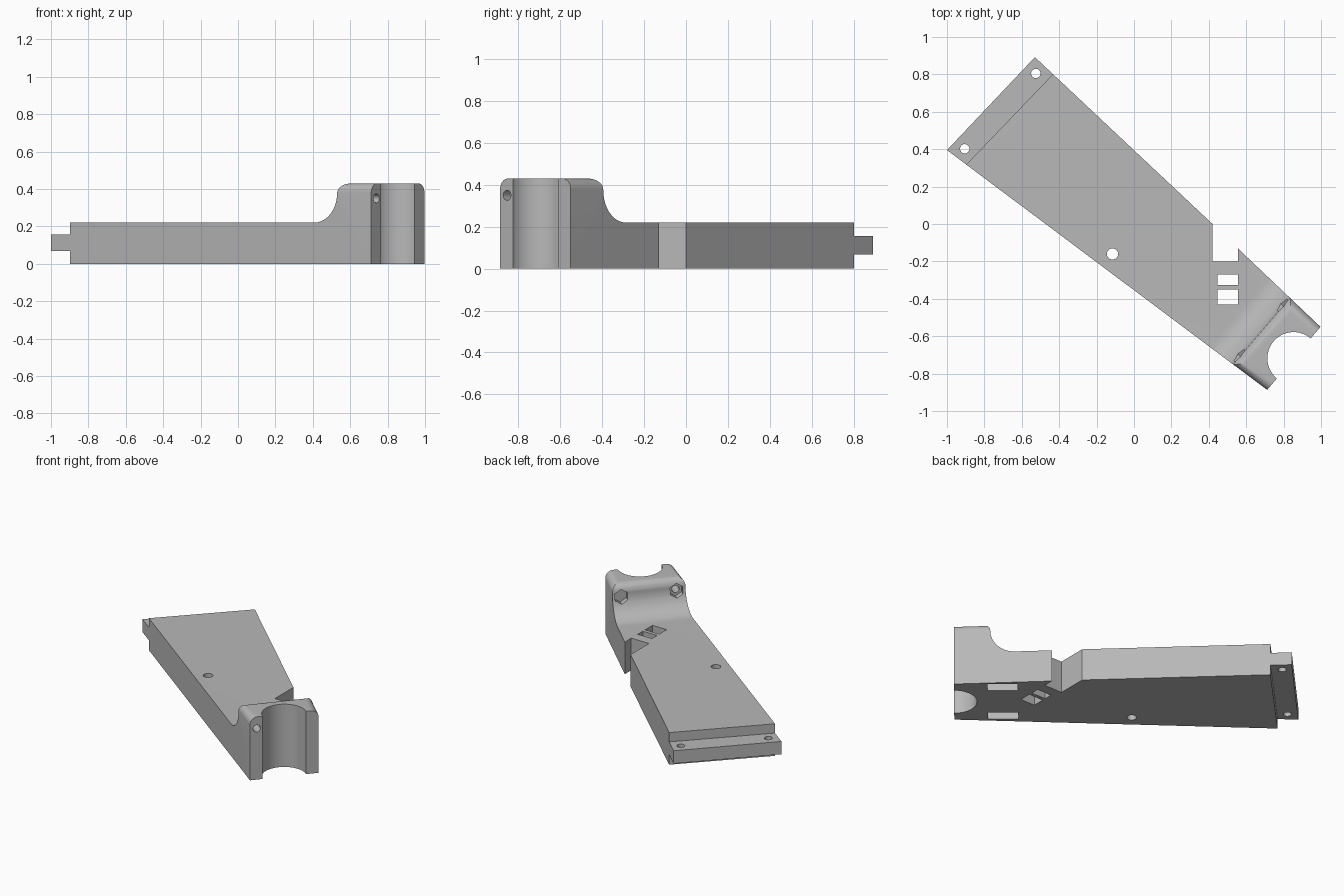
import bpy, bmesh, math
from mathutils import Matrix, Vector

if "Cube" in bpy.data.objects:
    bpy.data.objects.remove(bpy.data.objects["Cube"], do_unlink=True)

grey = bpy.data.materials.new("matte grey")
grey.use_nodes = True
colour = (0.48, 0.48, 0.48, 1)
grey.diffuse_color = colour
grey.node_tree.nodes["Principled BSDF"].inputs["Base Color"].default_value = colour

# Clamp frame: local x runs along the arm towards the clamp face
CLAMP = Matrix.Rotation(math.atan2(-0.65, 0.76), 4, 'Z')
FACE, MID, TOP = 1.115, 0.009, 0.43


def prism(name, points, z0, z1, matrix=Matrix()):
    """Extrude a closed outline from z0 to z1, then place it."""
    bm = bmesh.new()
    face = bm.faces.new([bm.verts.new((x, y, z0)) for x, y in points])
    ext = bmesh.ops.extrude_face_region(bm, geom=[face])
    verts = [v for v in ext["geom"] if isinstance(v, bmesh.types.BMVert)]
    bmesh.ops.translate(bm, verts=verts, vec=(0, 0, z1 - z0))
    bm.transform(matrix)
    bmesh.ops.recalc_face_normals(bm, faces=bm.faces)
    mesh = bpy.data.meshes.new(name)
    bm.to_mesh(mesh)
    bm.free()
    obj = bpy.data.objects.new(name, mesh)
    bpy.context.collection.objects.link(obj)
    mesh.materials.append(grey)
    return obj


def arc(cx, cy, r, start, end, n=16):
    angles = [math.radians(start + (end - start) * i / n) for i in range(n + 1)]
    return [(cx + r * math.cos(a), cy + r * math.sin(a)) for a in angles]


def circle(cx, cy, r, sides=32, turn=0):
    return arc(cx, cy, r, turn, turn + 360, sides)[:-1]


def rect(x0, x1, y0, y1):
    return [(x0, y0), (x1, y0), (x1, y1), (x0, y1)]


def boolean(target, tool, operation='DIFFERENCE'):
    """Apply a boolean and discard the helper."""
    tool.hide_render = True
    mod = target.modifiers.new("shape", 'BOOLEAN')
    mod.operation, mod.solver, mod.object = operation, 'EXACT', tool
    bpy.context.view_layer.objects.active = target
    bpy.ops.object.modifier_apply(modifier=mod.name)
    bpy.data.objects.remove(tool, do_unlink=True)


# Arm footprint with its side notch
outline = [(-1, 0.395), (0.712, -0.887), (0.997, -0.55), (0.555, -0.13),
           (0.555, -0.2), (0.42, -0.2), (0.42, 0), (-0.53, 0.892)]
arm = prism("clamp_arm", outline, 0, TOP)

# Round the two upper side edges beside the clamp
bm = bmesh.new()
bm.from_mesh(arm.data)
sides = [{0, 1}, {2, 3}]


def corner(v):
    return min(range(len(outline)), key=lambda i: (Vector(outline[i]) - v.co.xy).length)


edges = [e for e in bm.edges if all(v.co.z > TOP - 0.01 for v in e.verts)
         and {corner(v) for v in e.verts} in sides]
bmesh.ops.bevel(bm, geom=edges, offset=0.05, segments=8, profile=0.5, affect='EDGES')
bm.to_mesh(arm.data)
bm.free()

# Side profile: flat arm, concave sweep up, rounded clamp top
profile = ([(-1.5, -0.1), (1.3, -0.1), (1.3, TOP + 0.1), (1.2, TOP)]
           + arc(0.945, 0.375, 0.055, 90, 180, 10)
           + arc(0.735, 0.375, 0.155, 0, -90, 18)[1:] + [(-1.5, 0.22)])
profile[2:4] = [(1.3, TOP)]
# Keep the flat clamp top just above the block so the faces do not coincide
profile[2] = (1.3, TOP)
upright = CLAMP @ Matrix.Rotation(math.radians(90), 4, 'X')
boolean(arm, prism("profile_tool", profile, -1.5, 1.5, upright), 'INTERSECT')

# Rebates above and below leave the end tongue
a, b = Vector((-0.897, 0.318)), Vector((-0.433, 0.801))
along = (b - a).normalized() * 0.3
out = Vector((-along.y, along.x))
end = [a - along, b + along, b + along + out, a - along + out]
for z0, z1 in [(-0.1, 0.068), (0.156, 0.5)]:
    boolean(arm, prism("rebate_tool", end, z0, z1))

# Vertical screw holes and strap slots
for x, y, r in [(-0.905, 0.402, 0.025), (-0.525, 0.805, 0.025), (-0.115, -0.16, 0.03)]:
    boolean(arm, prism("hole_tool", circle(x, y, r), -0.1, 0.6))
for y0, y1 in [(-0.325, -0.27), (-0.43, -0.35)]:
    boolean(arm, prism("slot_tool", rect(0.447, 0.555, y0, y1), -0.1, 0.6))

# Half-round clamp seat
boolean(arm, prism("seat_tool", circle(FACE, MID, 0.14, 64), -0.1, 0.6, CLAMP))

# Clamp bolts: through holes, hexagonal recesses above, nut pockets below
lengthwise = CLAMP @ Matrix(((0, 0, 1, 0), (1, 0, 0, 0), (0, 1, 0, 0), (0, 0, 0, 1)))
for side in (-1, 1):
    v = MID + side * 0.177
    boolean(arm, prism("pocket_tool", rect(0.72, 0.908, v - 0.04, v + 0.04), -0.1, 0.09, CLAMP))
    boolean(arm, prism("hex_tool", circle(v, 0.35, 0.046, 6, 30), 0.72, 0.912, lengthwise))
    for z in (0.05, 0.35):
        boolean(arm, prism("bolt_tool", circle(v, z, 0.024, 24), 0.85, 1.2, lengthwise))

bpy.ops.object.select_all(action='DESELECT')
arm.select_set(True)
bpy.context.view_layer.objects.active = arm
bpy.ops.object.shade_smooth_by_angle(angle=math.radians(30))
